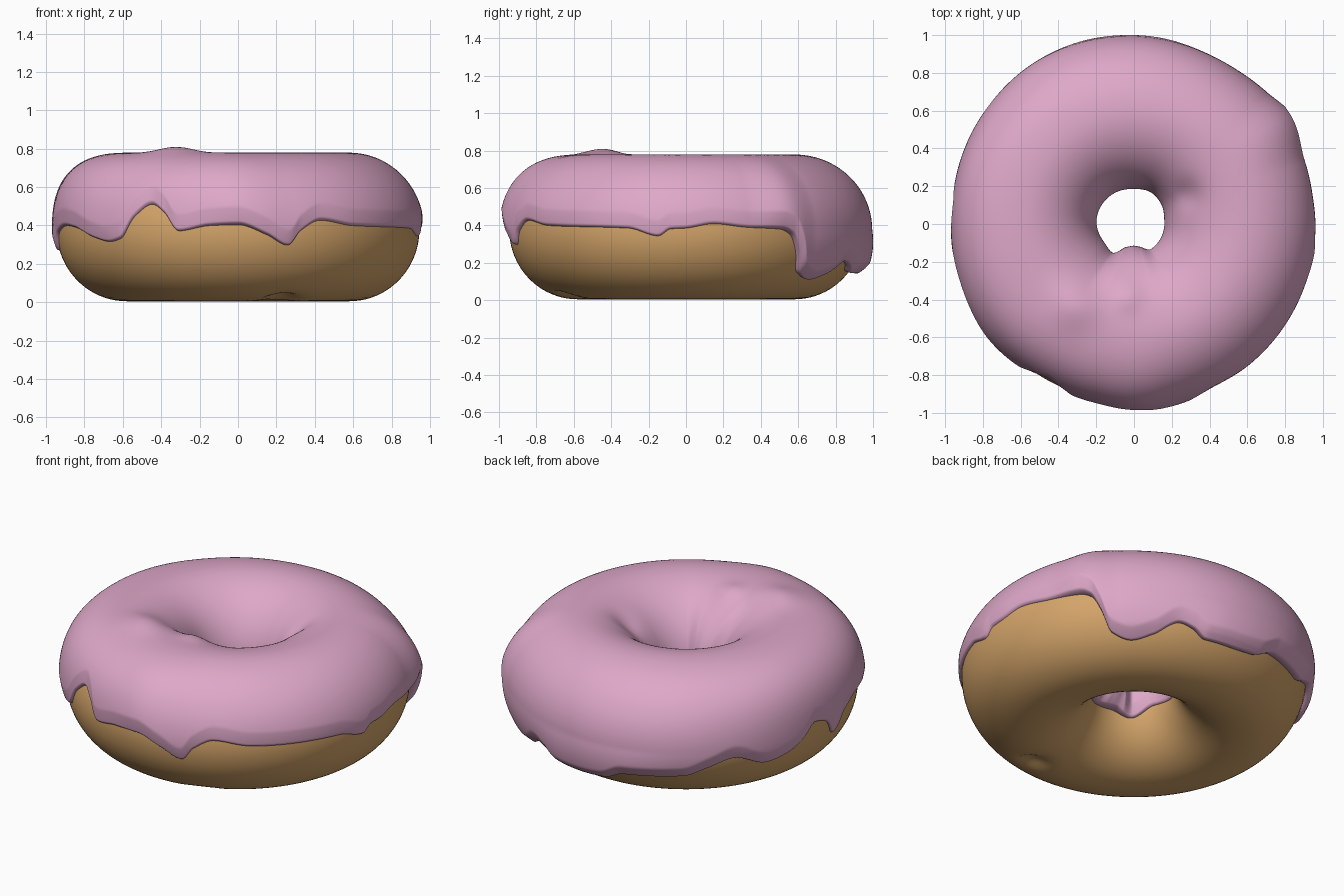
import bpy, math

if "Cube" in bpy.data.objects:
    bpy.data.objects.remove(bpy.data.objects["Cube"])

R, A, H, ZC = 0.58, 0.365, 0.372, 0.377   # ring radius, tube half width / half height, mid height

# angle (deg) : height of the icing's outer edge
EDGE = [(0, .385), (9, .41), (20, .39), (32, .38), (36, .35), (39, .26), (42, .14), (49, .10),
        (57, .13), (66, .2), (71, .18), (76, .14), (86, .14), (96, .15), (104, .2), (124, .21),
        (132, .26), (141, .31), (153, .24), (160, .26), (167, .32), (173, .40), (179, .37),
        (184, .26), (190, .36), (200, .40), (207, .39), (219, .33), (225, .31), (230, .33),
        (235, .45), (241, .52), (246, .47), (251, .37), (261, .40), (270, .405), (279, .35),
        (286, .29), (290, .37), (297, .43), (309, .40), (341, .385), (351, .34), (355, .38)]
# angle : thickness of the icing on the outside / inside the hole
OUTER = [(0, .025), (20, .03), (34, .075), (45, .045), (60, .035), (90, .05), (118, .06),
         (145, .045), (180, .025), (215, .04), (241, .02), (256, .03), (272, .055), (288, .035), (320, .03)]
INNER = [(0, .055), (40, .035), (65, .025), (90, .03), (130, .02), (170, .015), (215, .03),
         (232, .025), (250, .085), (270, .1), (285, .09), (305, .055), (330, .055)]
INNER_EDGE = [(0, .3), (50, .26), (100, .32), (150, .28), (200, .3), (235, .24), (262, .27), (310, .25)]
# angle : extra fullness of the upper outer shoulder / of the drips below the middle
SHOULDER = [(0, 0), (90, .0), (130, .01), (170, .03), (215, .025), (262, .02), (300, 0)]
DRIP = [(0, 0), (33, .0), (45, .015), (65, .015), (82, .035), (102, .035), (125, .01), (180, 0)]


def lookup(table, deg):
    """Smooth periodic interpolation (cubic through the points)."""
    deg %= 360
    n = len(table)
    pts = [(table[k % n][0] + 360 * (k // n), table[k % n][1]) for k in range(-2, n + 3)]
    for i in range(1, len(pts) - 2):
        (a, va), (b, vb) = pts[i], pts[i + 1]
        if a <= deg < b:
            h, t = b - a, (deg - a) / (b - a)

            def slope(k):
                s1 = (pts[k][1] - pts[k - 1][1]) / (pts[k][0] - pts[k - 1][0])
                s2 = (pts[k + 1][1] - pts[k][1]) / (pts[k + 1][0] - pts[k][0])
                return 0 if s1 * s2 <= 0 else 2 * s1 * s2 / (s1 + s2)
            t2, t3 = t * t, t * t * t
            return ((2 * t3 - 3 * t2 + 1) * va + (t3 - 2 * t2 + t) * h * slope(i)
                    + (3 * t2 - 2 * t3) * vb + (t3 - t2) * h * slope(i + 1))


def bump(x, y, cx, cy, size):
    return math.exp(-((x - cx) ** 2 + (y - cy) ** 2) / size ** 2)


def ring_point(phi, theta, off):
    r = R + (A + off) * math.cos(theta)
    return [r * math.cos(phi), r * math.sin(phi), ZC + (H + off) * math.sin(theta)]


def build(name, rows, closed, mat):
    n, m = len(rows), len(rows[0])
    verts = [p for row in rows for p in row]
    faces = []
    for i in range(n):
        k = (i + 1) % n
        for j in range(m if closed else m - 1):
            l = (j + 1) % m
            faces.append((i * m + j, k * m + j, k * m + l, i * m + l))
    me = bpy.data.meshes.new(name)
    me.from_pydata(verts, [], faces)
    me.polygons.foreach_set("use_smooth", [True] * len(faces))
    me.materials.append(mat)
    ob = bpy.data.objects.new(name, me)
    bpy.context.collection.objects.link(ob)
    return ob


def material(name, rgb):
    m = bpy.data.materials.new(name)
    m.diffuse_color = (*rgb, 1)
    m.use_nodes = True
    m.node_tree.nodes["Principled BSDF"].inputs["Base Color"].default_value = m.diffuse_color
    return m


# dough ring, with a small dent underneath at the front right
rows = []
for i in range(160):
    phi = 2 * math.pi * i / 160
    row = []
    for j in range(80):
        p = ring_point(phi, 2 * math.pi * j / 80, 0)
        if p[2] < .2:
            p[2] += .045 * bump(p[0], p[1], .22, -.6, .08)
        row.append(p)
    rows.append(row)
build("dough", rows, True, material("baked tan", (.67, .38, .145)))

# icing: wavy sheet over the top with a rounded lip at both edges
rows = []
N, M = 480, 110
for i in range(N):
    deg = 360 * i / N
    phi = math.radians(deg)
    to = math.asin((lookup(EDGE, deg) - ZC) / (H + .03))
    ti = math.pi - math.asin((lookup(INNER_EDGE, deg) - ZC) / (H + .03))
    outer, inner = lookup(OUTER, deg), lookup(INNER, deg)
    shoulder, drip = lookup(SHOULDER, deg), lookup(DRIP, deg)
    row = []
    for j in range(M + 1):
        s = .5 - .5 * math.cos(math.pi * j / M)
        th = to + (ti - to) * s
        c = math.cos(th)
        off = .03 + ((outer - .03) if c > 0 else (inner - .03)) * c * c
        if 0 < th < math.pi / 2:
            off += shoulder * math.sin(2 * th) ** 2
        if th < 0:                                   # drips thicken toward the bottom
            off += drip * min(1, -th / .5)
        d = min(th - to, ti - th) * A                # distance to the edge
        thin = min(1, .5 + d / .16)                  # icing thins toward its edge
        u = max(0, 1 - d / .016)
        off = -.006 + (off * thin + .006) * math.sqrt(max(0, 1 - u * u))
        p = ring_point(phi, th, off)
        if p[2] > .5:                                # soft lumps on top
            p[2] += .032 * bump(p[0], p[1], -.31, -.43, .13) + .024 * bump(p[0], p[1], -.03, -.38, .08)
            p[2] -= .03 * bump(p[0], p[1], .28, .15, .08)
        row.append(p)
    rows.append(row)
build("icing", rows, False, material("pink icing", (.73, .39, .58)))
